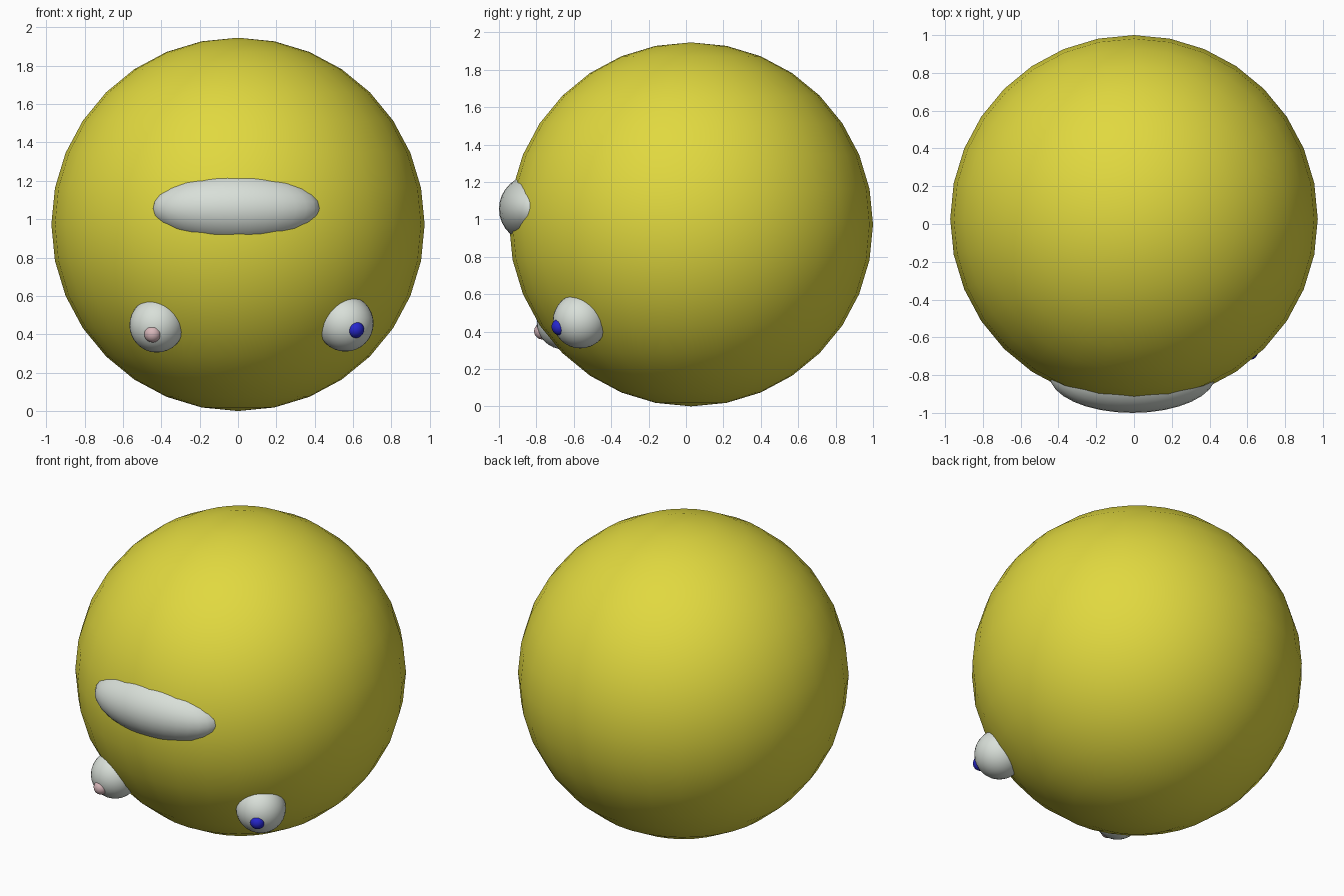
import bpy

if "Cube" in bpy.data.objects:
    bpy.data.objects.remove(bpy.data.objects["Cube"])


def material(name, rgb):
    m = bpy.data.materials.new(name)
    m.diffuse_color = (*rgb, 1)
    m.use_nodes = True
    m.node_tree.nodes["Principled BSDF"].inputs["Base Color"].default_value = m.diffuse_color
    return m


yellow = material("yellow", (0.75, 0.69, 0.05))
white = material("white", (0.69, 0.74, 0.69))
blue = material("blue", (0.02, 0.02, 0.62))
pink = material("pink", (0.68, 0.47, 0.49))


def ball(name, center, radii, mat):
    bpy.ops.mesh.primitive_uv_sphere_add(segments=32, ring_count=16, radius=1, location=center)
    ob = bpy.context.object
    ob.name = name
    ob.scale = radii
    bpy.ops.object.transform_apply(location=False, rotation=False, scale=True)
    bpy.ops.object.shade_smooth()
    ob.data.materials.append(mat)
    return ob


# Round head
ball("head", (0, 0.027, 0.973), (0.973,) * 3, yellow)

# Wide oval set into the front
ball("mouth", (-0.008, -0.80, 1.056), (0.44, 0.20, 0.188), white)

# Half-sunk eyes, slightly uneven, with small pupils
ball("right_eye", (0.56, -0.565, 0.457), (0.147,) * 3, white)
ball("right_pupil", (0.613, -0.675, 0.425), (0.044,) * 3, blue)
ball("left_eye", (-0.423, -0.655, 0.448), (0.143,) * 3, white)
ball("left_pupil", (-0.445, -0.768, 0.402), (0.044,) * 3, pink)
